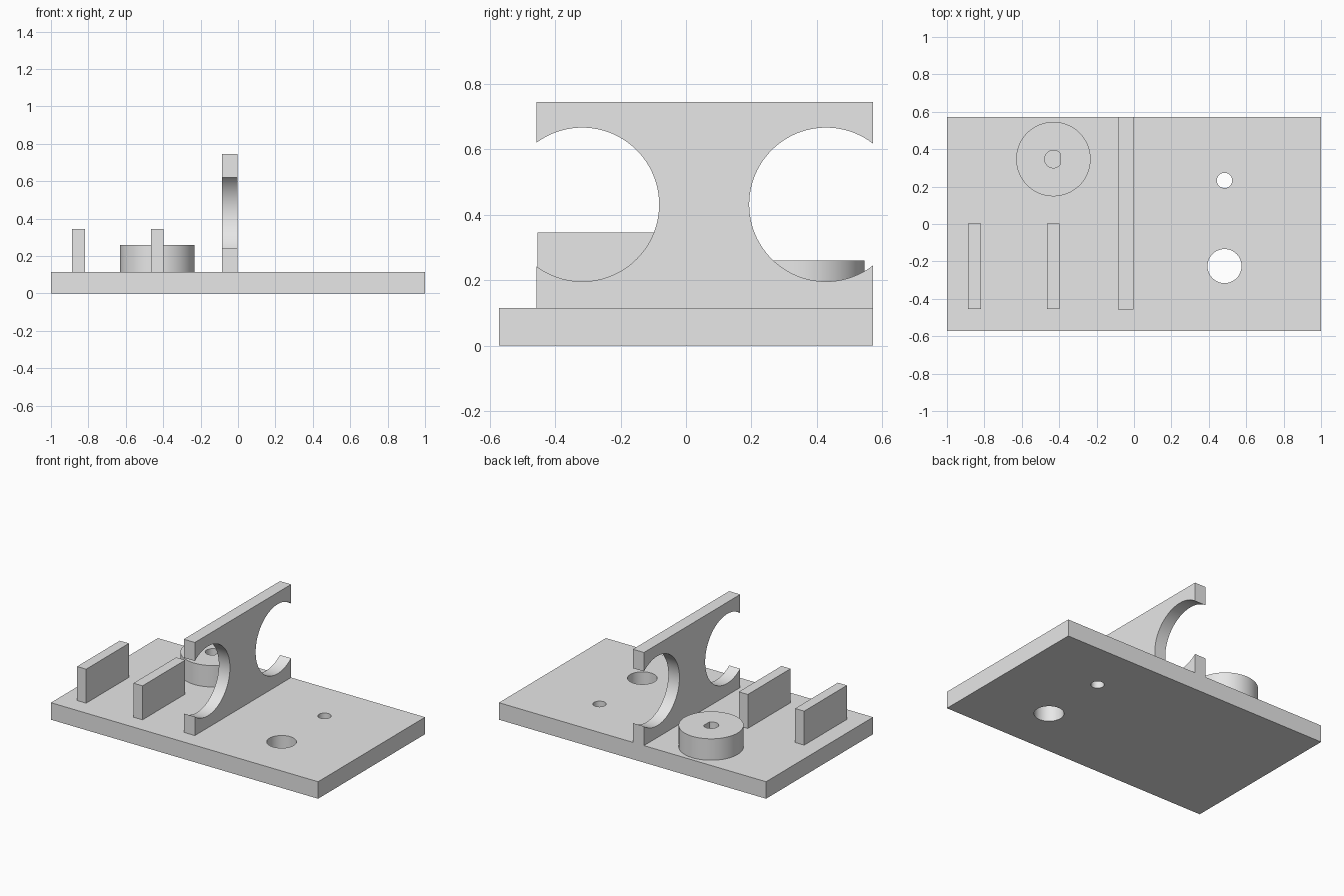
import bpy
import bmesh
import math
from mathutils import Matrix, Vector

cube = bpy.data.objects.get("Cube")
if cube:
    bpy.data.objects.remove(cube, do_unlink=True)

GREY = (0.8, 0.8, 0.8, 1.0)
grey = bpy.data.materials.new("plain grey")
grey.use_nodes = True
grey.diffuse_color = GREY
grey.node_tree.nodes["Principled BSDF"].inputs["Base Color"].default_value = GREY

BASE_TOP = 0.115


def make_object(name, bm):
    mesh = bpy.data.meshes.new(name)
    bm.to_mesh(mesh)
    bm.free()
    mesh.materials.append(grey)
    obj = bpy.data.objects.new(name, mesh)
    bpy.context.collection.objects.link(obj)
    return obj


def box(name, low, high):
    low, high = Vector(low), Vector(high)
    bm = bmesh.new()
    bmesh.ops.create_cube(bm, size=1, matrix=Matrix.Translation((low + high) / 2)
                          @ Matrix.Diagonal((high - low).to_4d()))
    return make_object(name, bm)


def cylinder(name, centre, radius, depth, sides=96, along_x=False, flat_x=None):
    bm = bmesh.new()
    turn = Matrix.Rotation(math.pi / 2, 4, "Y") if along_x else Matrix()
    bmesh.ops.create_cone(bm, cap_ends=True, segments=sides, radius1=radius,
                          radius2=radius, depth=depth,
                          matrix=Matrix.Translation(centre) @ turn)
    if flat_x is not None:
        # Slice one side away to leave a D-shaped section
        cut = bmesh.ops.bisect_plane(bm, geom=bm.verts[:] + bm.edges[:] + bm.faces[:],
                                     plane_co=(flat_x, 0, 0), plane_no=(1, 0, 0),
                                     clear_outer=True)
        rim = [e for e in cut["geom_cut"] if isinstance(e, bmesh.types.BMEdge)]
        bmesh.ops.edgeloop_fill(bm, edges=rim)
        bmesh.ops.recalc_face_normals(bm, faces=bm.faces)
    return make_object(name, bm)


def activate(obj):
    bpy.ops.object.select_all(action="DESELECT")
    obj.select_set(True)
    bpy.context.view_layer.objects.active = obj


def subtract(obj, cutter):
    cutter.hide_render = True
    mod = obj.modifiers.new("hole", "BOOLEAN")
    mod.operation = "DIFFERENCE"
    mod.solver = "EXACT"
    mod.object = cutter
    activate(obj)
    bpy.ops.object.modifier_apply(modifier=mod.name)
    bpy.data.objects.remove(cutter, do_unlink=True)


def smooth(obj):
    activate(obj)
    bpy.ops.object.shade_smooth_by_angle(angle=math.radians(30))


# Base plate with a large and a small through hole
base = box("base_plate", (-1, -0.572, 0), (1, 0.572, BASE_TOP))
for y, radius in ((-0.225, 0.091), (0.233, 0.041)):
    subtract(base, cylinder("hole_cutter", (0.484, y, 0.05), radius, 0.5))
smooth(base)

# Upright wall with a round bite out of each end
wall = box("upright_wall", (-0.086, -0.457, BASE_TOP), (-0.003, 0.572, 0.745))
for y in (-0.317, 0.428):
    subtract(wall, cylinder("bite_cutter", (-0.045, y, 0.431), 0.235, 0.4, along_x=True))
smooth(wall)

# Two matching short fins
for name, x in (("outer_fin", -0.887), ("inner_fin", -0.465)):
    box(name, (x, -0.454, BASE_TOP), (x + 0.068, 0.003, 0.345))

# Round boss with a D-shaped shaft hole
boss = cylinder("round_boss", (-0.431, 0.347, (BASE_TOP + 0.26) / 2), 0.199, 0.26 - BASE_TOP)
subtract(boss, cylinder("shaft_cutter", (-0.431, 0.347, 0.2), 0.047, 0.5,
                        sides=48, flat_x=-0.396))
smooth(boss)
